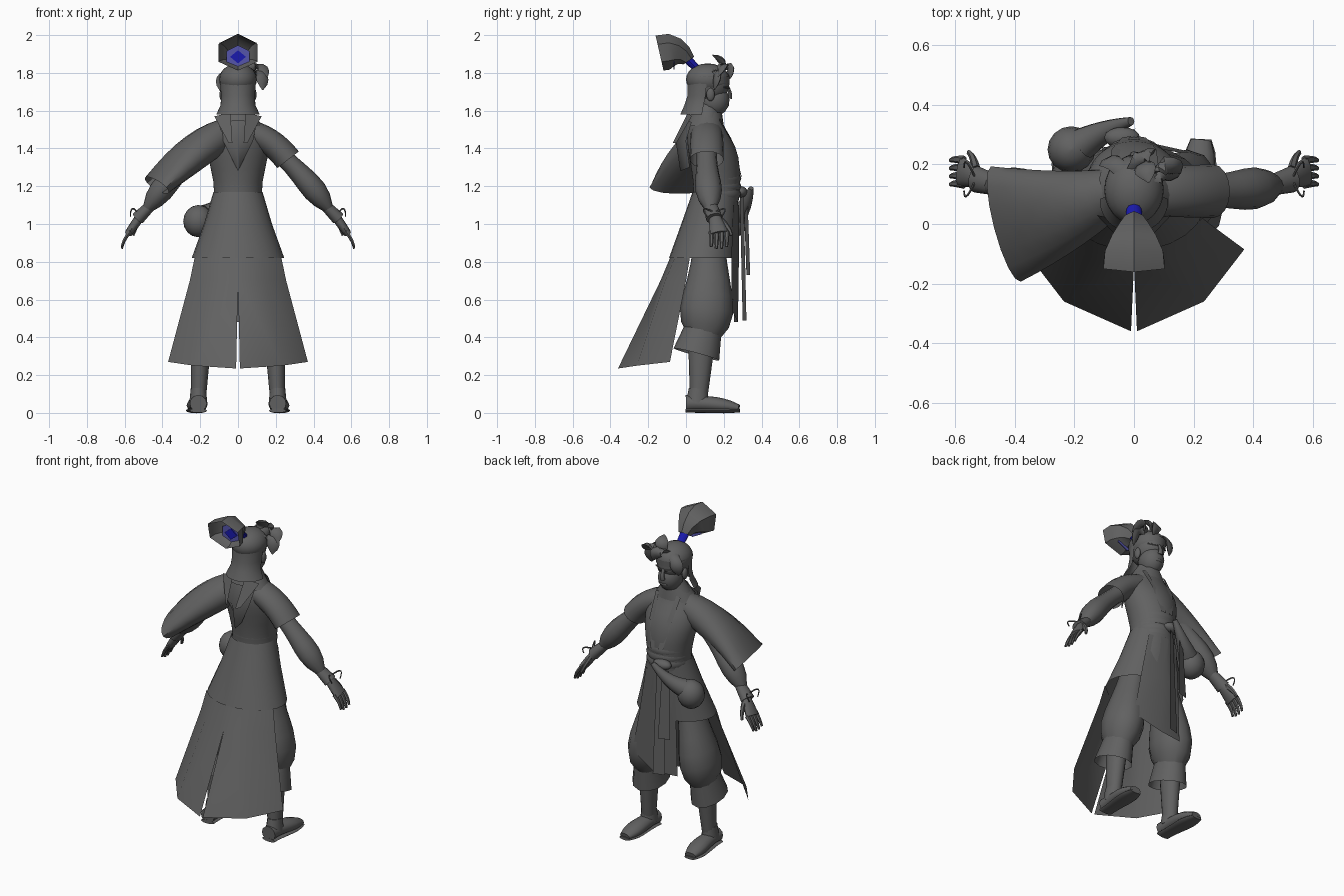
import bpy, bmesh
from math import sin, cos, pi, radians
from mathutils import Vector

cube = bpy.data.objects.get("Cube")
if cube:
    bpy.data.objects.remove(cube)


def material(name, colour):
    m = bpy.data.materials.new(name)
    m.use_nodes = True
    m.diffuse_color = (*colour, 1)
    m.node_tree.nodes["Principled BSDF"].inputs["Base Color"].default_value = (*colour, 1)
    return m


GREY = material("charcoal grey", (.12, .12, .12))
BLUE = material("ribbon blue", (.01, .01, .42))
VIOLET = material("dusty violet", (.09, .09, .4))
ACROSS, FORWARD, UP = Vector((1, 0, 0)), Vector((0, 1, 0)), Vector((0, 0, 1))


def skin(name, rows, colour=GREY, wrap=False, caps=False, mirror=False, rounded=False, angle=50):
    """Skin rows of points into one smooth-shaded part, optionally as a left and right pair."""
    bm = bmesh.new()
    verts = [[bm.verts.new(point) for point in row] for row in rows]
    count = len(rows[0])
    for upper, lower in zip(verts, verts[1:]):
        for i in range(count if wrap else count - 1):
            j = (i + 1) % count
            bm.faces.new((upper[i], upper[j], lower[j], lower[i]))
    if caps:
        bm.faces.new(verts[0])
        bm.faces.new(verts[-1])
    bmesh.ops.recalc_face_normals(bm, faces=bm.faces)
    mesh = bpy.data.meshes.new(name)
    bm.to_mesh(mesh)
    bm.free()
    mesh.materials.append(colour)
    part = bpy.data.objects.new(name, mesh)
    bpy.context.collection.objects.link(part)
    if mirror:
        part.modifiers.new("mirror", "MIRROR")
    if rounded:
        part.modifiers.new("rounded", "SUBSURF").levels = 1
    bpy.ops.object.select_all(action="DESELECT")
    part.select_set(True)
    bpy.context.view_layer.objects.active = part
    bpy.ops.object.shade_smooth_by_angle(angle=radians(angle))


def loft(name, levels, arc=(0, 360), sides=24, **options):
    """Join level ellipses, each given as height, centre y, x radius, y radius."""
    first, last = map(radians, arc)
    closed = arc == (0, 360)
    turns = [first + (last - first) * i / sides for i in range(sides if closed else sides + 1)]
    rows = [[(rx * cos(t), y + ry * sin(t), z) for t in turns] for z, y, rx, ry in levels]
    skin(name, rows, wrap=closed, **options)


def ball(name, centre, size, sides=16, **options):
    """An ellipsoid with its poles up and down."""
    x, y, z = centre
    rx, ry, rz = size
    tilts = [pi * (i + .1) / (sides / 2 + .2) for i in range(sides // 2 + 1)]
    turns = [2 * pi * i / sides for i in range(sides)]
    rows = [[(x + rx * sin(a) * cos(t), y + ry * sin(a) * sin(t), z + rz * cos(a))
             for t in turns] for a in tilts]
    skin(name, rows, wrap=True, caps=True, **options)


def limb(name, start, end, radii, bend=None, swell=0, flat=(.8, .8), ref=FORWARD,
         sides=12, steps=7, caps=True, **options):
    """Sweep an ellipse along a bent path; swell fattens the later half."""
    a, b = Vector(start), Vector(end)
    c = Vector(bend) if bend else (a + b) / 2
    rows = []
    for k in range(steps + 1):
        t = k / steps
        centre = a.lerp(c, t).lerp(c.lerp(b, t), t)
        along = (c - a).lerp(b - c, t).normalized()
        wide = (ref - along * ref.dot(along)).normalized()
        deep = along.cross(wide)
        r = radii[0] + (radii[1] - radii[0]) * t + swell * sin(pi * t * t)
        squash = flat[0] + (flat[1] - flat[0]) * t
        turns = [2 * pi * i / sides for i in range(sides)]
        rows.append([centre + wide * r * cos(w) + deep * r * squash * sin(w) for w in turns])
    skin(name, rows, wrap=True, caps=caps, **options)


# Torso with neck, sash, skirt and front apron
loft("torso", [(1.12, .16, .13, .12), (1.22, .165, .125, .125), (1.36, .15, .165, .135),
               (1.46, .12, .165, .12), (1.54, .1, .11, .085), (1.64, .12, .05, .05)],
     rounded=True)
for i in range(3):
    z = 1.16 + i * .04
    loft(f"sash_wrap_{i}", [(z + h, .165, r, r - .003)
                            for h, r in ((-.02, .123), (0, .131), (.02, .123))])
loft("coat_skirt", [(1.17, .155, .13, .12), (1, .125, .18, .15), (.82, .09, .245, .18)])
skin("front_apron", [[(-.1, .25, 1.1), (0, .28, 1.1), (.1, .25, 1.1)],
                     [(-.11, .255, .82), (.02, .28, .82), (.15, .24, .82)],
                     [(-.12, .255, .48), (.03, .275, .48), (.2, .24, .55)]])

# Collar, lapels, pointed back hood and scarf ends
loft("collar", [(1.59, .11, .075, .08), (1.52, .1, .13, .1)])
skin("lapel", [[(.06, .18, 1.56), (.085, .175, 1.55)], [(.045, .25, 1.42), (.075, .25, 1.42)],
               [(.01, .295, 1.25), (.04, .29, 1.25)]], mirror=True)
skin("back_hood", [[(0, -.01, 1.55), (.1, .03, 1.54)], [(0, -.055, 1.44), (.08, 0, 1.44)],
                   [(0, -.03, 1.28), (.01, .02, 1.3)]], mirror=True)
skin("scarf_end", [[(.04, .01, 1.59), (.125, .03, 1.57)], [(.03, -.07, 1.43), (.05, -.05, 1.43)]],
     mirror=True)

# Split coat tails
skin("coat_tail", [[(0, -.085, .82), (.13, -.06, .82), (.23, .02, .82)],
                   [(0, -.135, .7), (.15, -.11, .7), (.255, 0, .7)],
                   [(.01, -.36, .235), (.235, -.26, .25), (.37, -.085, .27)]], mirror=True)

# Legs and shoes
limb("trouser_leg", (.08, .12, 1), (.19, .09, .4), (.08, .085), bend=(.18, .13, .62),
     swell=.058, mirror=True)
limb("trouser_cuff", (.19, .09, .44), (.2, .055, .31), (.1, .125), caps=False, mirror=True)
limb("shin", (.195, .085, .42), (.21, .065, .04), (.075, .043), flat=(.75, .85), mirror=True)
limb("boot_top", (.21, .065, .13), (.21, .06, .05), (.05, .06), mirror=True)
limb("shoe", (.21, 0, .05), (.225, .28, .025), (.045, .035), swell=.017, flat=(1, .55),
     bend=(.21, .13, .055), ref=ACROSS, mirror=True)
limb("sole", (.21, 0, .012), (.225, .285, .012), (.045, .035), swell=.018, flat=(.25, .25),
     ref=ACROSS, mirror=True)

# Sleeves: a short one on one side, a wide hanging one on the other
limb("short_sleeve", (.07, .11, 1.48), (.265, .11, 1.34), (.085, .09), bend=(.18, .11, 1.45),
     caps=False, sides=16)
limb("wide_sleeve", (-.07, .11, 1.48), (-.43, 0, 1.205), (.08, .2), bend=(-.23, .04, 1.4),
     flat=(1, .3), ref=Vector((0, 1, .3)), caps=False, sides=16)

# Forearms, gloves and hands
limb("lower_sleeve", (.2, .11, 1.39), (.48, .13, 1.08), (.055, .03), bend=(.36, .11, 1.25),
     swell=.033, flat=(.9, .9), mirror=True)
limb("wrist_guard", (.46, .13, 1.1), (.53, .15, 1.03), (.035, .045), mirror=True)
limb("palm", (.51, .15, 1.05), (.58, .175, .95), (.03, .05), flat=(.8, .4), mirror=True)
for i in range(4):
    y = .133 + .027 * i
    short = .01 * abs(i - 1.5)
    limb(f"finger_{i}", (.57, y, .96), (.615, y, .865 + short), (.015, .008),
         bend=(.605, y + .005, .92), sides=6, mirror=True)
limb("thumb", (.53, .185, 1.02), (.555, .24, .94), (.018, .009), bend=(.54, .23, .98),
     sides=6, mirror=True)
for side in (-1, 1):
    y = .15 + side * .04
    limb("wrist_cord", (.53, .15, 1.06), (.57, y, 1.04), (.005, .004),
         bend=(.57, .15 + side * .09, 1.11), ref=UP, sides=5, mirror=True)

# Head and face
ball("skull", (0, .12, 1.74), (.09, .11, .1))
ball("jaw", (0, .15, 1.655), (.07, .08, .085))
limb("nose", (0, .22, 1.73), (0, .23, 1.665), (.008, .016), bend=(0, .24, 1.69),
     ref=ACROSS, sides=8)
ball("lips", (0, .215, 1.63), (.028, .014, .01))
limb("eyebrow", (.015, .228, 1.72), (.066, .2, 1.725), (.006, .004), ref=UP, sides=6, mirror=True)
ball("ear", (.084, .13, 1.685), (.014, .022, .035), mirror=True)

# Hair: crown, back curtain, headband and front locks
ball("hair_crown", (0, .115, 1.765), (.1, .115, .085), sides=24)
loft("hair_back", [(1.78, .11, .097, .1), (1.68, .1, .09, .092), (1.63, .09, .092, .098),
                   (1.58, .08, .115, .11)], arc=(-182, 2))
loft("headband", [(1.78, .118, .098, .114), (1.745, .118, .095, .113)])
for i, (root, peak, tip) in enumerate((
        [(.02, .17, 1.8), (.03, .23, 1.86), (.05, .14, 1.895)],
        [(.05, .17, 1.81), (.12, .22, 1.87), (.155, .17, 1.78)],
        [(.07, .16, 1.8), (.14, .18, 1.82), (.13, .15, 1.71)],
        [(0, .18, 1.81), (.03, .25, 1.87), (.06, .235, 1.77)],
        [(-.04, .18, 1.81), (-.09, .23, 1.8), (-.09, .2, 1.7)])):
    limb(f"front_lock_{i}", root, tip, (.03, .004), bend=peak, swell=.025, flat=(.4, .4),
         ref=ACROSS + FORWARD / 2, sides=6)

# Ponytail: an open six-sided brush held by a blue tie
limb("hair_tie", (0, .065, 1.815), (0, 0, 1.88), (.024, .03), ref=ACROSS, colour=BLUE, sides=8)
limb("ponytail", (0, .015, 1.865), (0, -.14, 1.905), (.035, .095), bend=(0, -.03, 1.93),
     swell=.015, flat=(1, 1.25), ref=UP, sides=6, steps=4, caps=False, angle=35)
limb("ponytail_lining", (0, -.06, 1.882), (0, -.065, 1.882), (.065, .065), flat=(1.1, 1.1),
     ref=UP, sides=6, steps=1, colour=VIOLET)
limb("ribbon_end", (0, -.065, 1.885), (0, -.072, 1.885), (.035, .035), flat=(1.2, 1.2),
     ref=UP, sides=4, steps=1, colour=BLUE)

# Gourd and hanging sash ends at the waist
ball("gourd_bowl", (-.21, .25, 1.015), (.08, .078, .085))
limb("gourd_neck", (-.17, .27, 1.05), (-.01, .345, 1.19), (.055, .014), bend=(-.09, .32, 1.09),
     flat=(1, 1))
ball("sash_knot", (-.04, .29, 1.17), (.06, .035, .03))
for i, (x, y, low) in enumerate(((-.03, .3, .49), (-.08, .32, .73))):
    skin(f"sash_end_{i}", [[(x - w, y + lean, z), (x + w, y + lean + .02, z)]
                           for z, w, lean in ((1.15, .018, -.015), (low, .035, 0))])
